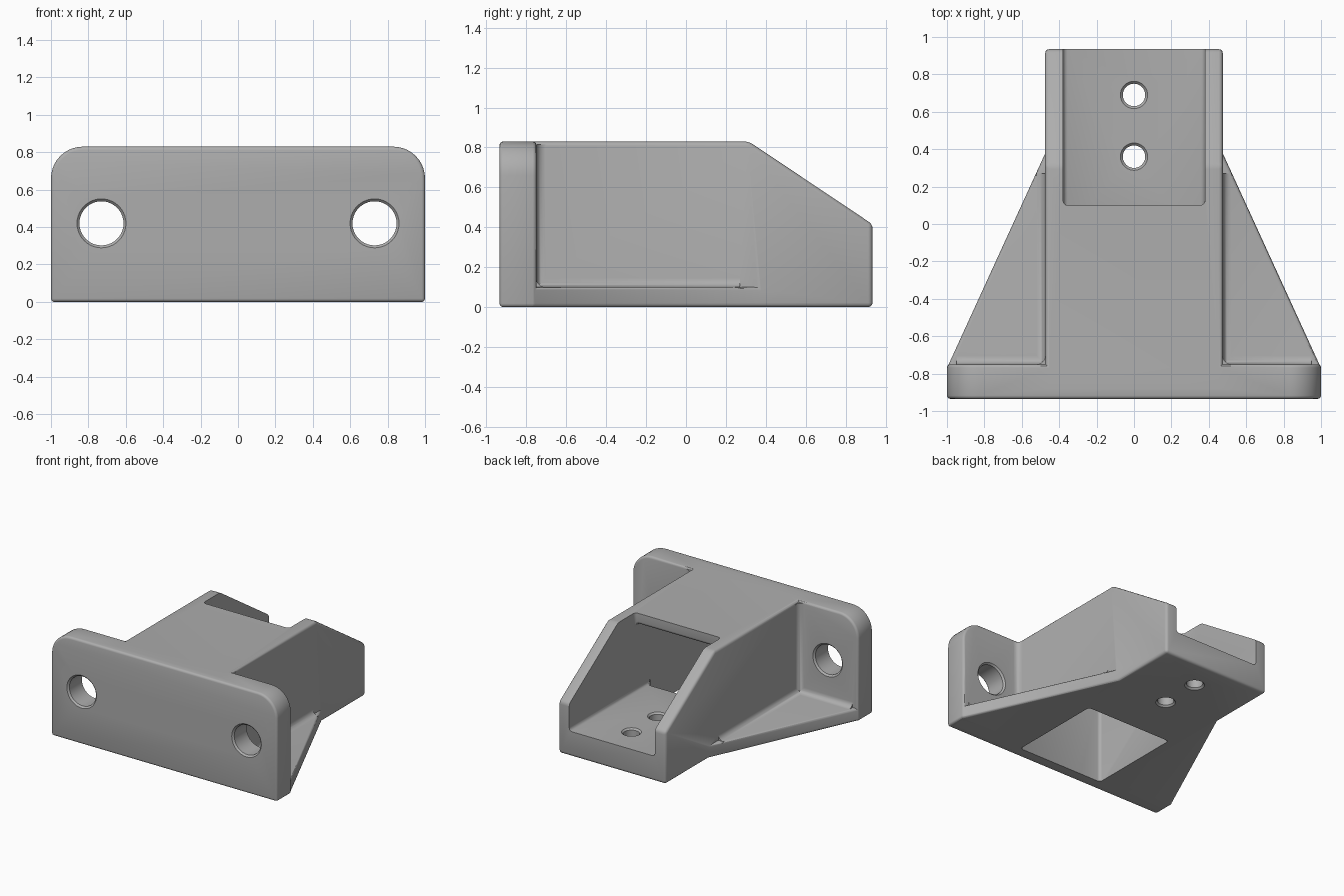
import bpy, bmesh, math

cube = bpy.data.objects.get("Cube")
if cube:
    bpy.data.objects.remove(cube, do_unlink=True)

# One plain grey finish
grey = bpy.data.materials.new("plain grey")
grey.use_nodes = True
COLOUR = (0.42, 0.42, 0.42, 1)
grey.diffuse_color = COLOUR
grey.node_tree.nodes["Principled BSDF"].inputs["Base Color"].default_value = COLOUR


def place(axis, u, v, t):
    return {"x": (t, u, v), "y": (u, t, v), "z": (u, v, t)}[axis]


def finish(name, bm):
    bmesh.ops.recalc_face_normals(bm, faces=bm.faces[:])
    mesh = bpy.data.meshes.new(name)
    bm.to_mesh(mesh)
    bm.free()
    mesh.materials.append(grey)
    ob = bpy.data.objects.new(name, mesh)
    bpy.context.collection.objects.link(ob)
    return ob


def prism(name, pts, axis, start, end, bevel=0.0):
    """Extrude a 2D outline along an axis and round its sharp edges."""
    bm = bmesh.new()
    rings = [[bm.verts.new(place(axis, u, v, t)) for u, v in pts] for t in (start, end)]
    n = len(pts)
    bm.faces.new(rings[0])
    bm.faces.new(rings[1][::-1])
    for i in range(n):
        j = (i + 1) % n
        bm.faces.new((rings[0][i], rings[1][i], rings[1][j], rings[0][j]))
    bmesh.ops.recalc_face_normals(bm, faces=bm.faces[:])
    if bevel:
        sharp = [e for e in bm.edges if e.calc_face_angle(0) > 0.3]
        bmesh.ops.bevel(bm, geom=sharp, offset=bevel, segments=3, profile=0.5,
                        affect="EDGES", clamp_overlap=True)
    return finish(name, bm)


def fillet(name, cu, cv, su, r, axis, start, end):
    """Concave strip that softens an inside corner."""
    k = 0.02
    arc = [math.radians(15 * i) for i in range(7)]
    pts = [(-k, -k), (r, -k)]
    pts += [(r - r * math.sin(a), r - r * math.cos(a)) for a in arc]
    pts.append((-k, r))
    return prism(name, [(cu + su * u, cv + v) for u, v in pts], axis, start, end)


def hole(name, axis, u, v, start, end, r, c):
    """Round cutter with a chamfer at both mouths."""
    bm = bmesh.new()
    n = 40
    steps = [(start - 0.1, r + c), (start, r + c), (start + c, r),
             (end - c, r), (end, r + c), (end + 0.1, r + c)]
    rings = []
    for t, rad in steps:
        angles = [math.tau * i / n for i in range(n)]
        rings.append([bm.verts.new(place(axis, u + rad * math.cos(a), v + rad * math.sin(a), t))
                      for a in angles])
    for a, b in zip(rings, rings[1:]):
        for i in range(n):
            j = (i + 1) % n
            bm.faces.new((a[i], a[j], b[j], b[i]))
    bm.faces.new(rings[0])
    bm.faces.new(rings[-1])
    return finish(name, bm)


def combine(target, tool, operation):
    mod = target.modifiers.new(operation.lower(), "BOOLEAN")
    mod.operation = operation
    mod.solver = "EXACT"
    mod.object = tool
    bpy.context.view_layer.objects.active = target
    bpy.ops.object.modifier_apply(modifier=mod.name)
    bpy.data.objects.remove(tool, do_unlink=True)


TOP, FRONT, PLATE_BACK, SIDE, FLANGE = 0.83, -0.935, -0.75, 0.475, 0.1
R = 0.045

# Mounting plate with rounded top corners
corner = 0.17
arc = [math.radians(9 * i) for i in range(11)]
outline = [(-1, 0), (1, 0)]
outline += [(1 - corner + corner * math.cos(a), TOP - corner + corner * math.sin(a)) for a in arc]
outline += [(-1 + corner - corner * math.sin(a), TOP - corner + corner * math.cos(a)) for a in arc]
bracket = prism("mounting_bracket", outline, "y", FRONT, PLATE_BACK, 0.018)

# Central body with sloped rear
body = prism("body", [(-0.9, 0), (0.935, 0), (0.935, 0.415), (0.315, TOP), (-0.9, TOP)],
             "x", -SIDE, SIDE, 0.022)
combine(bracket, body, "UNION")

# Tapering base flange
half = [(0.98, -0.9), (1, -0.77), (0.46, 0.41)]
flange = prism("base_flange", half + [(-x, y) for x, y in reversed(half)], "z", 0, FLANGE, 0.016)
combine(bracket, flange, "UNION")

# Softened inside corners on both sides
for s in (1, -1):
    strips = [
        fillet("upright_fillet", s * SIDE, PLATE_BACK, s, R, "z", 0.05, TOP - 0.015),
        fillet("plate_fillet", PLATE_BACK, FLANGE, 1, R, "x", s * 0.45, s * 0.95),
        fillet("flange_fillet", s * SIDE, FLANGE, s, R, "y", -0.8, 0.27),
    ]
    for strip in strips:
        combine(bracket, strip, "UNION")

# Hollow under the roof, running out through the open rear channel
channel = prism("channel_cutter",
                [(-0.84, -0.2), (-0.06, -0.2), (-0.06, 0.2), (1.2, 0.2),
                 (1.2, 1.1), (0.1, 1.1), (0.1, 0.74), (-0.84, 0.74)],
                "x", -0.38, 0.38, 0.025)
combine(bracket, channel, "DIFFERENCE")

# Bolt holes in the plate and screw holes in the channel floor
for s in (1, -1):
    combine(bracket, hole("bolt_cutter", "y", s * 0.73, 0.42, FRONT, PLATE_BACK, 0.118, 0.013),
            "DIFFERENCE")
for y in (0.36, 0.69):
    combine(bracket, hole("screw_cutter", "z", 0, y, 0, 0.2, 0.06, 0.013), "DIFFERENCE")

bpy.ops.object.select_all(action="DESELECT")
bracket.select_set(True)
bpy.context.view_layer.objects.active = bracket
bpy.ops.object.shade_smooth_by_angle(angle=math.radians(35))
